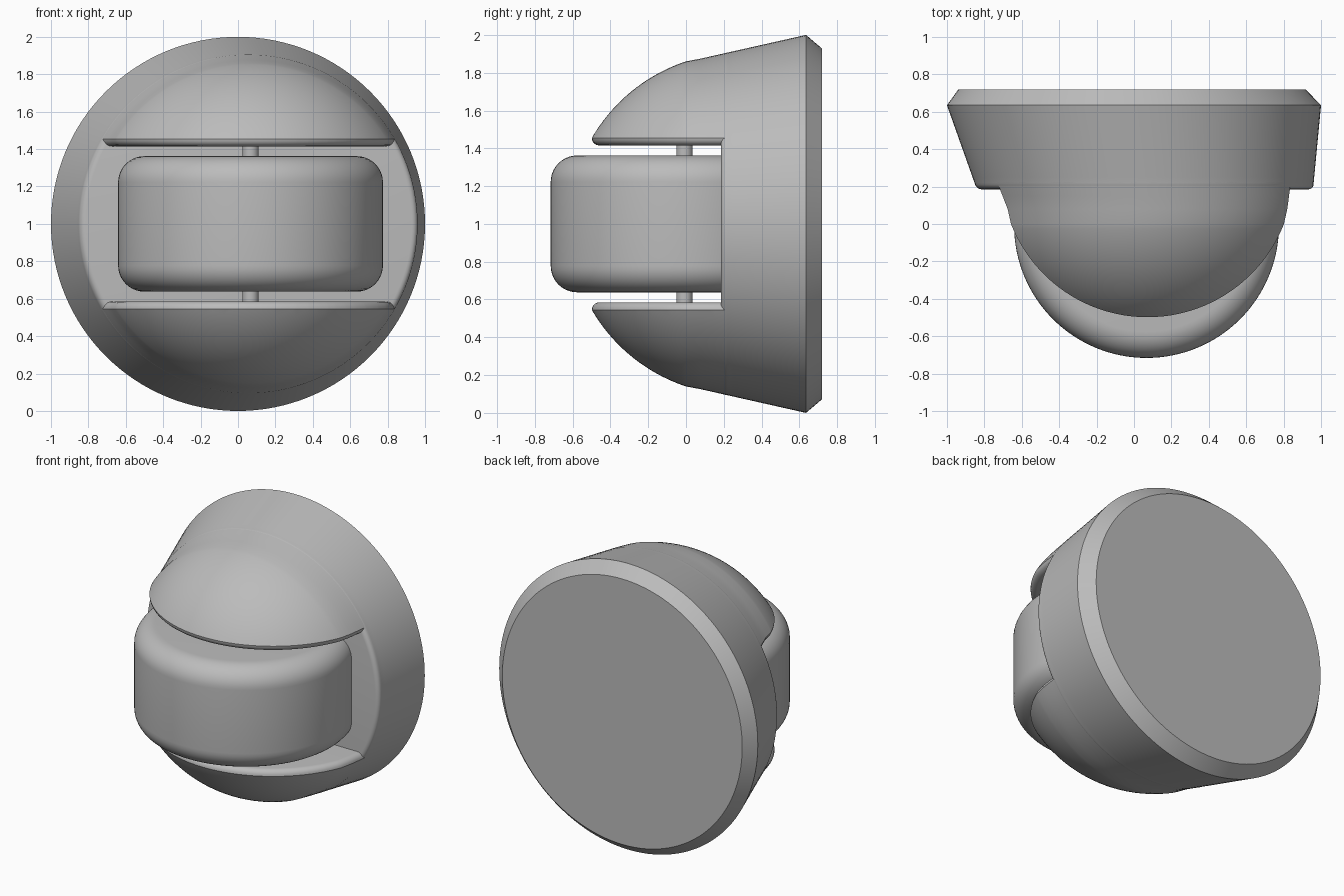
import bpy, bmesh, math
from mathutils import Vector

if "Cube" in bpy.data.objects:
    bpy.data.objects.remove(bpy.data.objects["Cube"], do_unlink=True)

grey = bpy.data.materials.new("plain grey")
grey.use_nodes = True
grey.diffuse_color = (0.5, 0.5, 0.5, 1)
grey.node_tree.nodes["Principled BSDF"].inputs["Base Color"].default_value = (0.5, 0.5, 0.5, 1)

SEGS = 128
CENTRE_X = 0.067
FLOOR_Y = 0.185


def loft(rings, place):
    """Capped skin over circular rings; place(t, u, v) gives the position."""
    bm = bmesh.new()
    loops = []
    for t, r in rings:
        angles = [2 * math.pi * i / SEGS for i in range(SEGS)]
        loops.append([bm.verts.new(place(t, r * math.cos(a), r * math.sin(a))) for a in angles])
    for a, b in zip(loops, loops[1:]):
        for i in range(SEGS):
            j = (i + 1) % SEGS
            bm.faces.new((a[i], a[j], b[j], b[i]))
    bm.faces.new(loops[0])
    bm.faces.new(loops[-1])
    return bm


def finish(name, bm):
    bmesh.ops.recalc_face_normals(bm, faces=bm.faces)
    mesh = bpy.data.meshes.new(name)
    bm.to_mesh(mesh)
    bm.free()
    mesh.materials.append(grey)
    obj = bpy.data.objects.new(name, mesh)
    bpy.context.collection.objects.link(obj)
    bpy.ops.object.select_all(action='DESELECT')
    obj.select_set(True)
    bpy.context.view_layer.objects.active = obj
    bpy.ops.object.shade_smooth_by_angle(angle=math.radians(32))


def arc(steps):
    return [math.pi / 2 * i / steps for i in range(steps + 1)]


def along_y(y, u, v):
    # The housing's axis leans sideways towards the front
    return Vector((min(0.13 * (0.635 - y), 0.072) + u, y, 1 + v))


def along_z(z, u, v):
    return Vector((CENTRE_X + u, -0.008 + v, z))


def cone_radius(y):
    return 1 - 0.225 * (0.635 - y)


# Base: bevelled back, leaning cone, rounded front rim
FILLET = 0.035
base = [(0.72, 0.928), (0.635, 1.0), (0.25, cone_radius(0.25))]
rim = cone_radius(FLOOR_Y + FILLET)
for a in arc(5):
    base.append((FLOOR_Y + FILLET * (1 - math.sin(a)), rim - FILLET * (1 - math.cos(a))))
finish("housing_base", loft(base, along_y))

# Upper and lower domed covers with rounded lips along the slot
BACK = FLOOR_Y + FILLET + 0.005
LIP = 0.04
for name, side in (("upper_cover", 1), ("lower_cover", -1)):
    rings = [(y, cone_radius(y)) for y in (BACK, 0.15, 0.08)]
    for i in range(25):
        y = -0.615 * i / 24
        rings.append((y, math.sqrt(0.906 ** 2 - (y - 0.285) ** 2)))
    bm = loft(rings, along_y)
    cut = bmesh.ops.bisect_plane(bm, geom=bm.verts[:] + bm.edges[:] + bm.faces[:],
                                 plane_co=(0, 0, 1.455), plane_no=(0, 0, 1), clear_inner=True)
    edges = [e for e in cut["geom_cut"] if isinstance(e, bmesh.types.BMEdge)]
    start = {}
    previous = (1.0, 0.0)
    for a in arc(5)[1:]:
        scale = 1 - LIP * (1 - math.cos(a)) / 0.75
        drop = LIP * math.sin(a)
        new = bmesh.ops.extrude_edge_only(bm, edges=edges)["geom"]
        edges = [e for e in new if isinstance(e, bmesh.types.BMEdge)]
        ratio = scale / previous[0]
        for v in (v for v in new if isinstance(v, bmesh.types.BMVert)):
            v.co.x = 0.072 + (v.co.x - 0.072) * ratio
            v.co.y = BACK + (v.co.y - BACK) * ratio
            v.co.z -= drop - previous[1]
        previous = (scale, drop)
    bmesh.ops.contextual_create(bm, geom=edges)
    for v in bm.verts:
        v.co.z = 1 + side * (v.co.z - 1)
    finish(name, bm)

# Wheel with rounded shoulders
R, HALF, ROUND = 0.708, 0.362, 0.14
half = [(HALF - ROUND * (1 - math.sin(a)), R - ROUND * (1 - math.cos(a))) for a in arc(10)]
wheel = [(1 - h, r) for h, r in reversed(half)] + [(1 + h, r) for h, r in half]
finish("wheel", loft(wheel, along_z))

# Axle pin between the covers
finish("axle", loft([(0.54, 0.043), (1.46, 0.043)], along_z))
